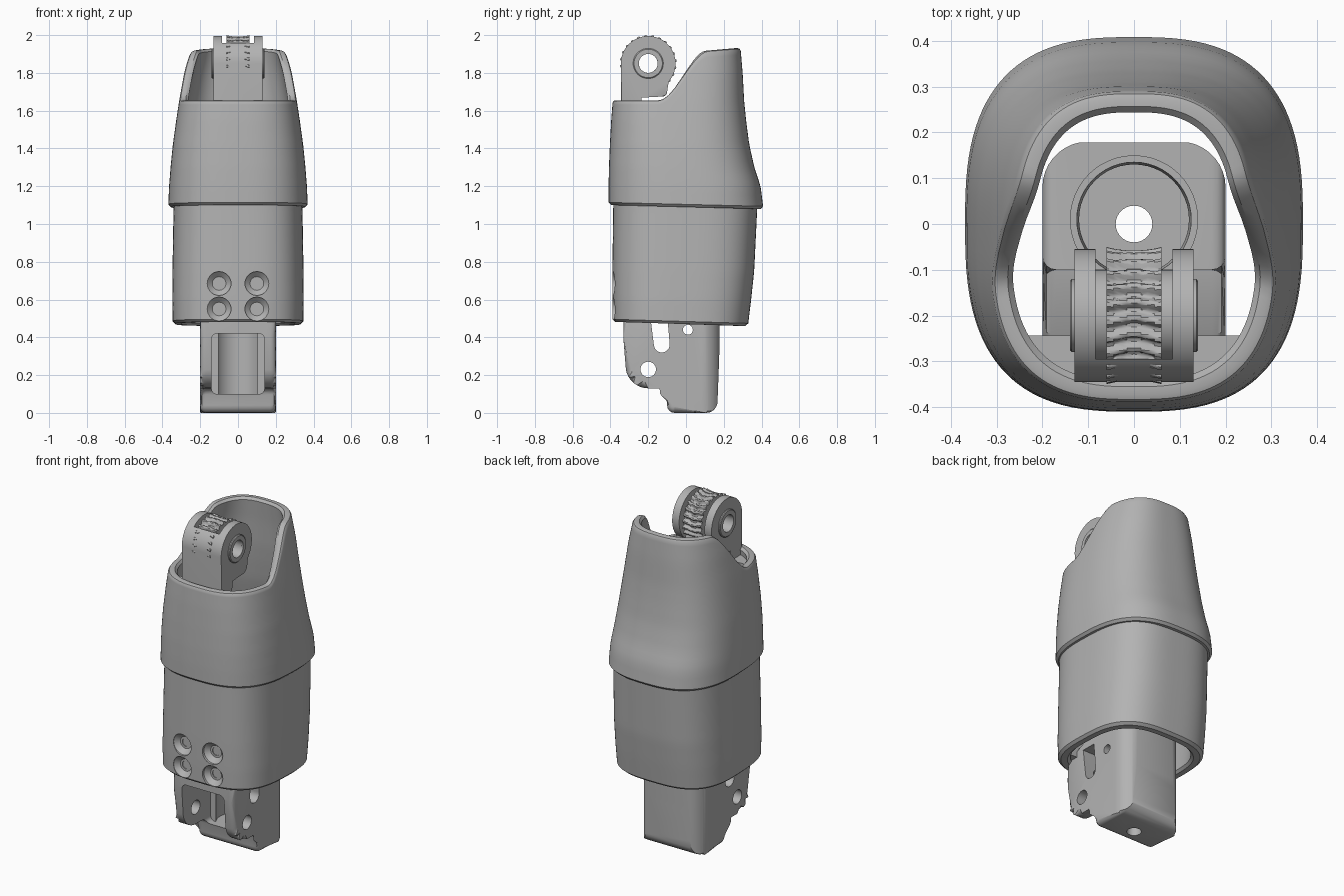
import bpy, bmesh
from math import sin, cos, pi, radians, copysign
from mathutils import Vector

if "Cube" in bpy.data.objects:
    bpy.data.objects.remove(bpy.data.objects["Cube"], do_unlink=True)

grey = bpy.data.materials.new("plain_grey")
grey.use_nodes = True
grey.diffuse_color = (0.45, 0.45, 0.45, 1)
grey.node_tree.nodes["Principled BSDF"].inputs["Base Color"].default_value = grey.diffuse_color


def finish(name, bm):
    bmesh.ops.recalc_face_normals(bm, faces=bm.faces)
    mesh = bpy.data.meshes.new(name)
    bm.to_mesh(mesh)
    bm.free()
    mesh.materials.append(grey)
    obj = bpy.data.objects.new(name, mesh)
    bpy.context.collection.objects.link(obj)
    return obj


def arc(cx, cy, r, start=0, end=360, n=32):
    steps = n if end - start == 360 else n - 1
    angles = [radians(start + (end - start) * i / steps) for i in range(n)]
    return [(cx + r * cos(a), cy + r * sin(a)) for a in angles]


def round_rect(x0, x1, y0, y1, r):
    return (arc(x1 - r, y1 - r, r, 0, 90, 8) + arc(x0 + r, y1 - r, r, 90, 180, 8)
            + arc(x0 + r, y0 + r, r, 180, 270, 8) + arc(x1 - r, y0 + r, r, 270, 359.9, 8))


def place(axis, p, h):
    return {"x": (h, p[0], p[1]), "y": (p[0], h, p[1]), "z": (p[0], p[1], h)}[axis]


def prism(name, axis, pts, lo, hi, bevel=0):
    bm = bmesh.new()
    a = [bm.verts.new(place(axis, p, lo)) for p in pts]
    b = [bm.verts.new(place(axis, p, hi)) for p in pts]
    caps = [bm.faces.new(a), bm.faces.new(b)]
    for i in range(len(pts)):
        j = (i + 1) % len(pts)
        bm.faces.new((a[i], a[j], b[j], b[i]))
    if bevel:
        edges = {e for f in caps for e in f.edges}
        bmesh.ops.bevel(bm, geom=list(edges), offset=bevel, segments=4, profile=0.5,
                        affect="EDGES", clamp_overlap=True)
    return finish(name, bm)


def cut(obj, *tools, operation="DIFFERENCE"):
    for tool in tools:
        mod = obj.modifiers.new("cut", "BOOLEAN")
        mod.operation, mod.solver, mod.object = operation, "EXACT", tool
        mesh = bpy.data.meshes.new_from_object(
            obj.evaluated_get(bpy.context.evaluated_depsgraph_get()))
        obj.modifiers.clear()
        obj.data = mesh
        bpy.data.objects.remove(tool, do_unlink=True)
    return obj


def ring_loft(name, rows):
    # rows of points, closed both ways
    bm = bmesh.new()
    grid = [[bm.verts.new(p) for p in row] for row in rows]
    for i, row in enumerate(grid):
        nxt = grid[(i + 1) % len(grid)]
        for j in range(len(row)):
            k = (j + 1) % len(row)
            bm.faces.new((row[j], row[k], nxt[k], nxt[j]))
    return finish(name, bm)


def lathe(name, axis, cx, cy, profile, n=48):
    return ring_loft(name, [[place(axis, p, h) for p in arc(cx, cy, r, n=n)] for h, r in profile])


def smooth(t):
    t = min(1, max(0, t))
    return t * t * (3 - 2 * t)


def section(table, z):
    # half width, front and back of a sleeve at height z
    if z <= table[0][0]:
        return table[0][1:]
    for a, b in zip(table, table[1:]):
        if z <= b[0]:
            t = (z - a[0]) / (b[0] - a[0])
            return [p + (q - p) * t for p, q in zip(a[1:], b[1:])]
    return table[-1][1:]


def outline(table, z, a, inset, n):
    hx, front, back = section(table, z)
    yc, hy = (front + back) / 2, (back - front) / 2 - inset
    x, y = cos(a), sin(a)
    return (copysign(abs(x) ** (2 / n), x) * (hx - inset),
            yc + copysign(abs(y) ** (2 / n), y) * hy)


def sleeve(name, table, bottom, top, wall, n, rows=24, count=112):
    soft = 0.014
    # height fraction, height shift, inset
    steps = [(0, 0, soft), (0, soft, 0)] + [(i / rows, 0, 0) for i in range(1, rows)]
    steps += [(1, -soft, 0), (1, -soft / 4, soft / 3), (1, 0, soft), (1, 0, wall - soft), (1, -soft, wall)]
    steps += [(i / rows, 0, wall) for i in range(rows - 1, 0, -1)] + [(0, soft, wall), (0, 0, wall - soft)]
    grid = []
    for u, dz, inset in steps:
        row = []
        for i in range(count):
            a = 2 * pi * (i + 0.5) / count
            y = 0
            for _ in range(6):
                z = bottom(y) + u * (top(y) - bottom(y)) + dz
                y = outline(table, z, a, 0, n)[1]
            row.append((*outline(table, z, a, inset, n), z))
        grid.append(row)
    return ring_loft(name, grid)


# Upper sleeve with a scooped front rim
upper = [(1.08, .37, -.41, .41), (1.2, .365, -.41, .395), (1.3, .357, -.408, .362), (1.42, .345, -.403, .335),
         (1.55, .327, -.396, .318), (1.65, .312, -.388, .308), (1.8, .285, -.37, .30), (1.94, .252, -.35, .288)]
sleeve("upper_sleeve", upper, lambda y: 1.09 - 0.025 * y,
       lambda y: 1.655 + 0.255 * smooth((y + 0.15) / 0.27) + 0.08 * max(0, y - 0.03), 0.046, 2.75)

# Lower sleeve with four recessed screw holes
lower = [(.46, .345, -.388, .328), (.6, .348, -.39, .345), (.75, .347, -.39, .361), (1.1, .341, -.385, .378)]
lower_sleeve = sleeve("lower_sleeve", lower, lambda y: 0.47 - 0.03 * y, lambda y: 1.2, 0.06, 3)
holes = [(x, z) for x in (-.1, .1) for z in (.55, .685)]
cut(lower_sleeve, *[prism("tool", "y", arc(x, z, .063), -.5, -.345) for x, z in holes])
for x, z in holes:
    lathe("screw_seat", "y", x, z, [(-.375, .063), (-.35, .036), (-.35, .024), (-.33, .024), (-.33, .066)], 32)

# Thick front wall inside both sleeves
wall = [outline([(0, .287, -.362, .28)], 0, 2 * pi * i / 96, 0, 3) for i in range(48, 97)]
inner_wall = prism("inner_front_wall", "z", [p for p in wall if p[1] < -0.235], 0.5, 1.61)
cut(inner_wall, *[prism("tool", "y", arc(x, z, .063), -.5, -.328) for x, z in holes])

# Lower joint block: side profile trimmed by a rounded plan
side = ([(.178, .7), (.176, .3), (.168, .09)] + arc(.107, .06, .06, -10, -90, 6) + arc(-.06, .04, .04, -90, -180, 5)
        + arc(-.14, .09, .04, 10, 90, 5) + arc(-.2, .25, .12, -90, -170, 9)
        + [(-.332, .4), (-.332, .5), (-.24, .56), (-.1, .58), (-.1, .7)])
block = prism("lower_joint_block", "x", side, -.2, .2, 0.03)
plan = (arc(.1, .08, .1, 0, 90, 10) + arc(-.1, .08, .1, 90, 180, 10)
        + arc(-.17, -.31, .03, 180, 270, 5) + arc(.17, -.31, .03, 270, 360, 5))
cut(block, prism("tool", "z", plan, -.1, 1), operation="INTERSECT")
cut(block,
    prism("tool", "y", round_rect(-.14, .14, .1, .42, .03), -.6, -.06),
    prism("tool", "z", arc(0, .01, .125, n=48), .1, .9),
    prism("tool", "z", arc(0, 0, .04), -.1, .3),
    prism("tool", "x", arc(-.2, .23, .041), -.5, .5),
    prism("tool", "x", arc(.01, .44, .026), -.5, .5),
    prism("tool", "x", arc(-.128, .362, .042, 190, 370, 14) + [(-.1, .52), (-.19, .52)], -.5, .5))
lathe("bore_collar", "z", 0, .01, [(.6, .13), (.62, .14), (.71, .14), (.71, .125), (.6, .12)])

# Upper hinge: fork with a window for the wheel
py, pz = -0.2, 1.85
ear = (arc(py, pz, .145, -46, 180, 40) + [(-.345, 1.58), (-.24, 1.58), (-.24, 1.675)]
       + arc(-.125, 1.7, .025, -90, 0, 6))
hinge = prism("upper_hinge", "x", ear, -.13, .13, 0.006)
cut(hinge, prism("tool", "x", [(-.295, 1.742), (.1, 1.742), (.1, 2.1), (-.295, 2.1)], -.084, .084),
    prism("tool", "x", arc(py, pz, .05), -.5, .5))

# Hinge bosses, mirrored
for side_x in (-1, 1):
    lathe("hinge_boss", "x", py, pz,
          [(side_x * h, r) for h, r in ((.12, .08), (.136, .08), (.14, .075), (.14, .05), (.12, .05))])
    lathe("wheel_hub", "x", py, pz,
          [(side_x * h, r) for h, r in ((.05, .1), (.09, .1), (.09, .05), (.05, .05))])

# Ribbed wheel with a waisted, wavy tread
teeth, per_tooth = 24, 8
wheel = []
for h in (-.06, -.045, -.03, -.015, 0, .015, .03, .045, .06):
    row = []
    for i in range(teeth * per_tooth):
        a = 2 * pi * i / (teeth * per_tooth)
        wave = sin(teeth * a + 0.9 * cos(h / .06 * pi))
        r = 0.143 + 0.007 * max(-1, min(1, 2.2 * wave)) - 0.008 * (1 - (h / .06) ** 2)
        row.append((h, py + r * cos(a), pz + r * sin(a)))
    wheel.append(row)
for h in (.06, -.06):
    wheel.append([(h, *p) for p in arc(py, pz, .05, n=teeth * per_tooth)])
ring_loft("ribbed_wheel", wheel)

# Smooth shading with sharp edges kept
for obj in bpy.context.scene.objects:
    if obj.type == "MESH" and grey.name in obj.data.materials:
        obj.select_set(True)
        bpy.context.view_layer.objects.active = obj
bpy.ops.object.shade_smooth_by_angle(angle=radians(32))
